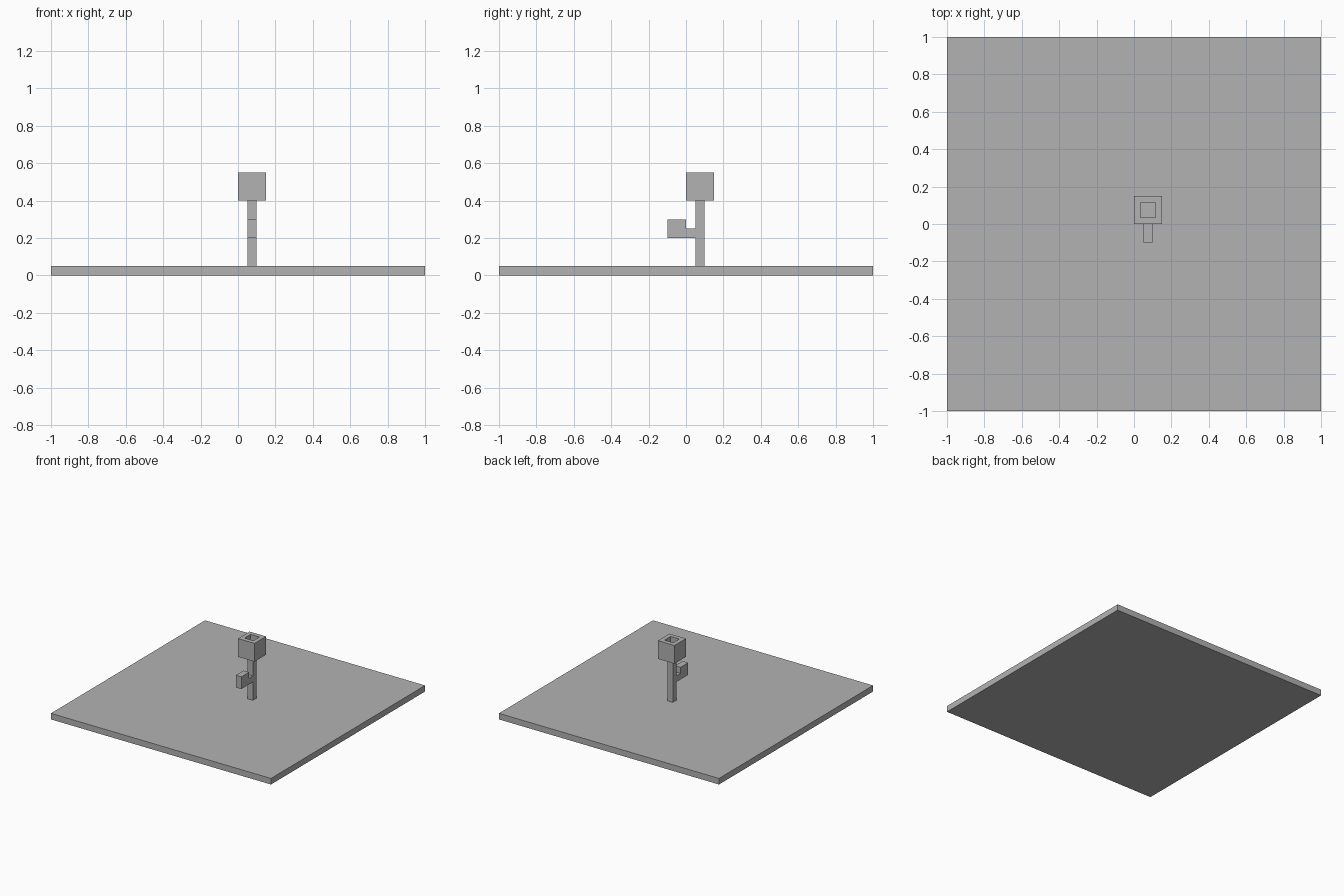
import bpy
import bmesh
from mathutils import Vector

default_cube = bpy.data.objects.get("Cube")
if default_cube:
    bpy.data.objects.remove(default_cube, do_unlink=True)

UNIT = 0.05  # block grid size

grey = bpy.data.materials.new("plain_grey")
grey.use_nodes = True
colour = (0.448, 0.448, 0.448, 1)
grey.diffuse_color = colour
grey.node_tree.nodes["Principled BSDF"].inputs["Base Color"].default_value = colour


def add_object(name, bm):
    bmesh.ops.recalc_face_normals(bm, faces=bm.faces)
    mesh = bpy.data.meshes.new(name)
    bm.to_mesh(mesh)
    bm.free()
    mesh.materials.append(grey)
    obj = bpy.data.objects.new(name, mesh)
    bpy.context.collection.objects.link(obj)
    return obj


def box(low, high):
    """Box between two corners given in grid units."""
    low, high = Vector(low) * UNIT, Vector(high) * UNIT
    bm = bmesh.new()
    bmesh.ops.create_cube(bm, size=1)
    bmesh.ops.scale(bm, vec=high - low, verts=bm.verts)
    bmesh.ops.translate(bm, vec=(low + high) / 2, verts=bm.verts)
    return bm


# Ground slab and trunk
add_object("ground_slab", box((-20, -20, 0), (20, 20, 1)))
add_object("trunk", box((1, 1, 1), (2, 2, 8)))

# Crown block with a square well sunk into its top
bm = box((0, 0, 8), (3, 3, 11))
bm.normal_update()
top = max(bm.faces, key=lambda f: f.calc_center_median().z)
bmesh.ops.inset_region(bm, faces=[top], thickness=UNIT)
well = bmesh.ops.extrude_face_region(bm, geom=[top])
bmesh.ops.translate(bm, vec=(0, 0, -UNIT),
                    verts=[v for v in well["geom"] if isinstance(v, bmesh.types.BMVert)])
if top.is_valid:
    bmesh.ops.delete(bm, geom=[top], context="FACES_ONLY")
add_object("crown", bm)

# Side branch: an L profile in the y-z plane, extruded along x
profile = [(1, 4), (1, 5), (0, 5), (0, 6), (-2, 6), (-2, 4)]
bm = bmesh.new()
side = bm.faces.new([bm.verts.new((UNIT, y * UNIT, z * UNIT)) for y, z in profile])
grown = bmesh.ops.extrude_face_region(bm, geom=[side], use_keep_orig=True)
bmesh.ops.translate(bm, vec=(UNIT, 0, 0),
                    verts=[v for v in grown["geom"] if isinstance(v, bmesh.types.BMVert)])
add_object("side_branch", bm)
